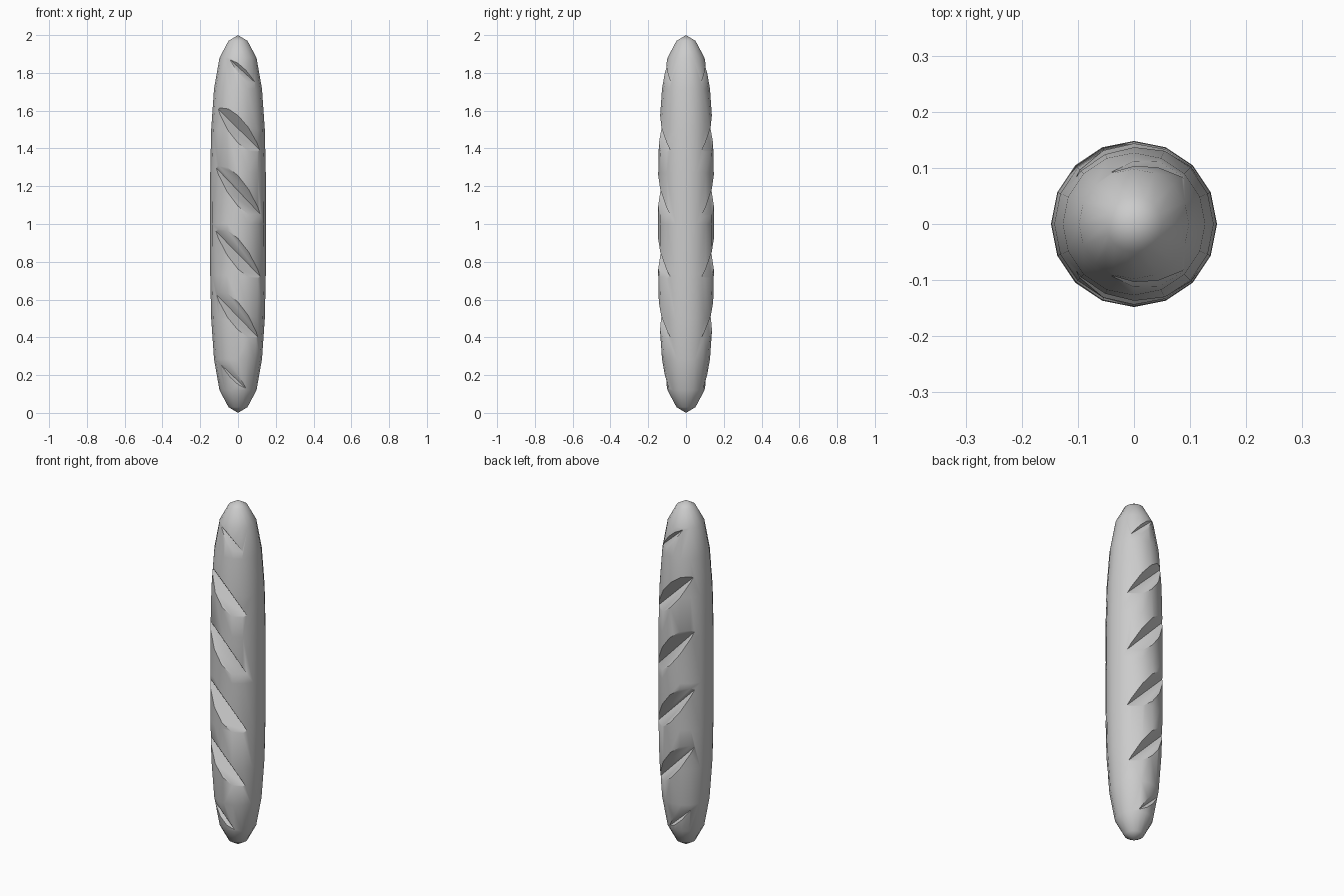
import bpy, bmesh, math
from mathutils import Vector

if "Cube" in bpy.data.objects:
    bpy.data.objects.remove(bpy.data.objects["Cube"])

SIDES = 16
# radius / height of the upper half, mirrored for the lower half
HALF = [(0.05, 1.97), (0.098, 1.88), (0.127, 1.715), (0.142, 1.5), (0.147, 1.27), (0.148, 1.0)]
PROFILE = HALF + [(r, 2 - z) for r, z in reversed(HALF[:-1])]


def make_object(name, bm):
    bmesh.ops.recalc_face_normals(bm, faces=bm.faces[:])
    mesh = bpy.data.meshes.new(name)
    bm.to_mesh(mesh)
    bm.free()
    obj = bpy.data.objects.new(name, mesh)
    bpy.context.collection.objects.link(obj)
    return obj


def radius_at(z):
    pts = [(0, 2)] + PROFILE + [(0, 0)]
    for (r0, z0), (r1, z1) in zip(pts, pts[1:]):
        if z1 <= z <= z0:
            return r0 + (r1 - r0) * (z0 - z) / (z0 - z1)


# Loaf body: revolved profile with pointed ends
bm = bmesh.new()
rings = []
for r, z in PROFILE:
    rings.append([bm.verts.new((r * math.cos(2 * math.pi * i / SIDES),
                                r * math.sin(2 * math.pi * i / SIDES), z)) for i in range(SIDES)])
top, bottom = bm.verts.new((0, 0, 2)), bm.verts.new((0, 0, 0))
for i in range(SIDES):
    j = (i + 1) % SIDES
    for a, b in zip(rings, rings[1:]):
        bm.faces.new((a[i], a[j], b[j], b[i]))
    bm.faces.new((top, rings[0][j], rings[0][i]))
    bm.faces.new((bottom, rings[-1][i], rings[-1][j]))
loaf = make_object("bread_loaf", bm)

# Diagonal slashes: V-shaped wedges, ends given as x, z; front and back
SLASHES = [((-0.042, 1.87), (0.09, 1.75)), ((-0.106, 1.61), (0.117, 1.39)),
           ((-0.118, 1.30), (0.12, 1.05)), ((-0.12, 0.965), (0.12, 0.72)),
           ((-0.117, 0.63), (0.106, 0.40)), ((-0.09, 0.255), (0.042, 0.13))]
bm = bmesh.new()
for side in (-1, 1):
    for ends in SLASHES:
        a, b = [Vector((x, side * math.sqrt(radius_at(z) ** 2 - x * x), z)) for x, z in ends]
        along = b - a
        a, b = a - along * 0.12, b + along * 0.12
        across = along.cross(Vector((0, 1, 0))).normalized() * 0.11
        out = Vector((0, side * 0.12, 0))
        tri = [[bm.verts.new(p + o) for o in (Vector(), out + across, out - across)] for p in (a, b)]
        bm.faces.new(tri[0])
        bm.faces.new(tri[1])
        for i in range(3):
            j = (i + 1) % 3
            bm.faces.new((tri[0][i], tri[0][j], tri[1][j], tri[1][i]))
cutter = make_object("slash_cutter", bm)
cutter.hide_render = True

# Carve the slashes, then smooth the crust but keep the cut edges sharp
mod = loaf.modifiers.new("slashes", 'BOOLEAN')
mod.operation = 'DIFFERENCE'
mod.solver = 'EXACT'
mod.use_self = True
mod.object = cutter
bpy.context.view_layer.objects.active = loaf
loaf.select_set(True)
bpy.ops.object.modifier_apply(modifier=mod.name)
bpy.data.objects.remove(cutter)
bpy.ops.object.shade_smooth_by_angle(angle=math.radians(35))
